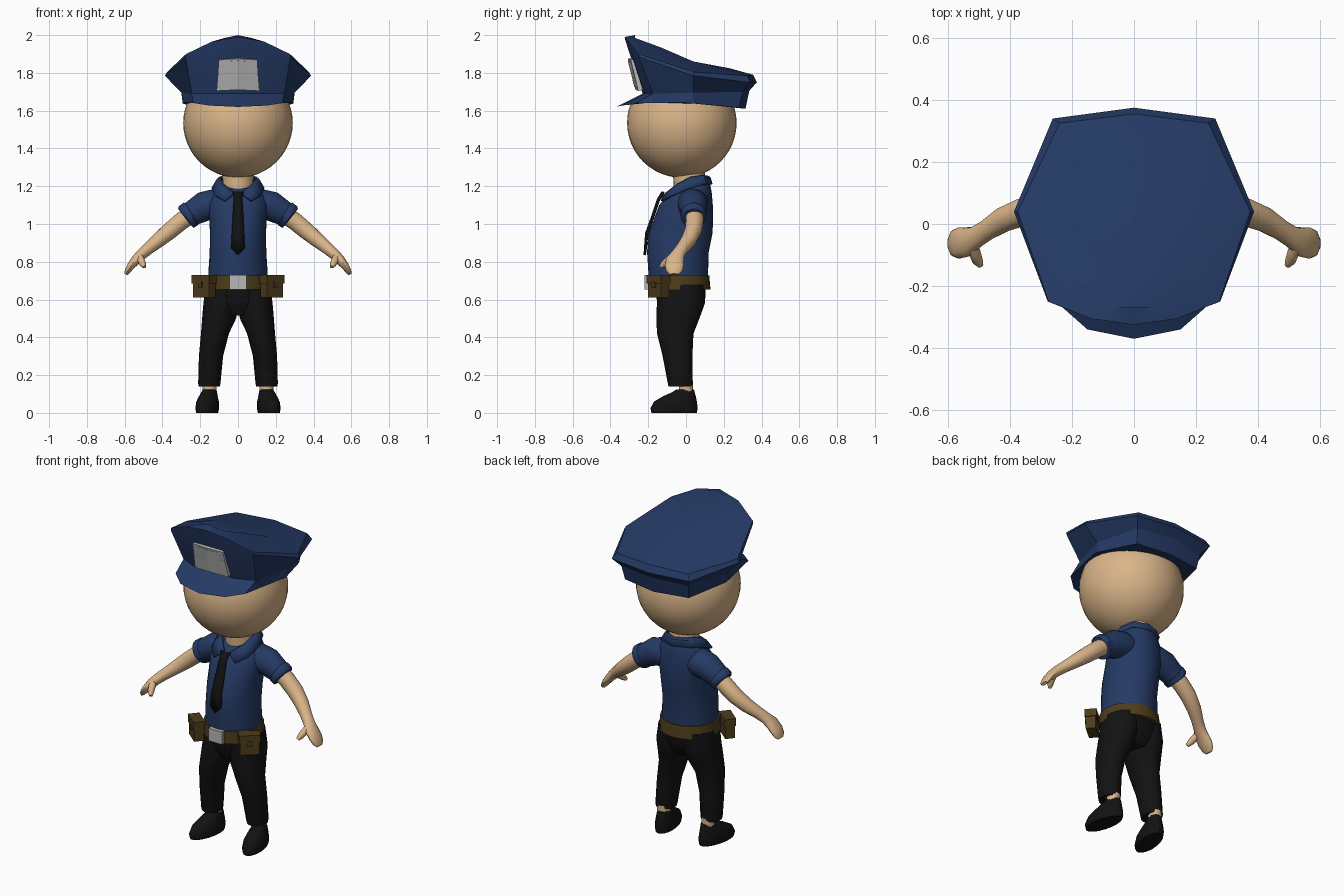
import bpy, bmesh, math
from mathutils import Vector, Matrix

if "Cube" in bpy.data.objects:
    bpy.data.objects.remove(bpy.data.objects["Cube"])


def mat(name, r, g, b):
    m = bpy.data.materials.new(name)
    m.diffuse_color = (r, g, b, 1)
    m.use_nodes = True
    m.node_tree.nodes["Principled BSDF"].inputs["Base Color"].default_value = m.diffuse_color
    return m


NAVY = mat("navy cloth", .018, .042, .13)
SKIN = mat("skin", .70, .46, .25)
BLACK = mat("black cloth", .006, .006, .006)
BROWN = mat("brown leather", .075, .046, .011)
SILVER = mat("silver metal", .48, .48, .48)


def finish(name, bm, material, angle=40, thick=0):
    bmesh.ops.recalc_face_normals(bm, faces=bm.faces)
    me = bpy.data.meshes.new(name)
    bm.to_mesh(me)
    bm.free()
    ob = bpy.data.objects.new(name, me)
    bpy.context.collection.objects.link(ob)
    me.materials.append(material)
    if thick:
        mod = ob.modifiers.new("thickness", 'SOLIDIFY')
        mod.thickness = thick
        mod.offset = 0
    if angle:
        bpy.ops.object.select_all(action='DESELECT')
        ob.select_set(True)
        bpy.context.view_layer.objects.active = ob
        bpy.ops.object.shade_smooth_by_angle(angle=math.radians(angle))
    return ob


def skin_rings(bm, rings, closed=True, caps=True):
    """Bridge equal-length point rows with quads."""
    vs = [[bm.verts.new(p) for p in r] for r in rings]
    n = len(vs[0])
    for a, b in zip(vs, vs[1:]):
        for i in range(n if closed else n - 1):
            j = (i + 1) % n
            bm.faces.new((a[i], a[j], b[j], b[i]))
    if caps:
        bm.faces.new(vs[0])
        bm.faces.new(vs[-1])
    return vs


def oval(c, u, v, n):
    return [Vector(c) + u * math.cos(t) + v * math.sin(t)
            for t in (2 * math.pi * i / n for i in range(n))]


def stack(name, rows, material, n=20, sides=(1,), turn=0, angle=40):
    """Upright loft; rows are z, cx, cy, half width, half depth, tilt."""
    bm = bmesh.new()
    for s in sides:
        rings = []
        for z, cx, cy, a, b, *k in rows:
            k = k[0] if k else 0
            u, v = Vector((a, 0, 0)), Vector((-turn * b, b, k * b))
            rings.append([Vector((p.x * s, p.y, p.z)) for p in oval((cx, cy, z), u, v, n)])
        skin_rings(bm, rings)
    return finish(name, bm, material, angle)


def limb(name, rows, material, n=14):
    """Mirrored pair of tubes; rows are x, y, z, half width along y, half thickness."""
    bm = bmesh.new()
    pts = [Vector(r[:3]) for r in rows]
    for s in (1, -1):
        rings = []
        for i, r in enumerate(rows):
            t = (pts[min(i + 1, len(pts) - 1)] - pts[max(i - 1, 0)]).normalized()
            u = Vector((0, 1, 0))
            u = (u - t * u.dot(t)).normalized()
            w = t.cross(u)
            rings.append([Vector((p.x * s, p.y, p.z)) for p in oval(pts[i], u * r[3], w * r[4], n)])
        skin_rings(bm, rings)
    return finish(name, bm, material, 45)


def mirrored(half):
    """Full row from a half row that starts and ends on the centre line."""
    return half + [(-x, y, z) for x, y, z in half[-2:0:-1]]


def both(row):
    """Open row running from left to right through its first, central point."""
    return [(-x, y, z) for x, y, z in row[:0:-1]] + row


def box(bm, size, centre, rot=0):
    m = Matrix.Translation(centre) @ Matrix.Rotation(rot, 4, 'Z') @ Matrix.Diagonal((*size, 1))
    bmesh.ops.create_cube(bm, size=1, matrix=m)


# head, open where the cap covers it
bm = bmesh.new()
bmesh.ops.create_uvsphere(bm, u_segments=32, v_segments=24, radius=.29,
                          matrix=Matrix.Translation((0, -.022, 1.535)))
bmesh.ops.delete(bm, geom=[v for v in bm.verts if v.co.z > 1.66], context='VERTS')
finish("head", bm, SKIN, 60)
stack("neck", [(1.12, 0, .02, .085, .085), (1.2, 0, .018, .082, .084),
               (1.3, 0, .015, .085, .085)], SKIN)

# cap crown and band
top = [(0, -.325, 1.99), (.14, -.305, 1.965), (.275, -.25, 1.90),
       (.375, .04, 1.805), (.24, .325, 1.785), (0, .355, 1.79)]
rim = [(0, -.322, 1.975), (.142, -.302, 1.95), (.278, -.25, 1.885),
       (.387, .04, 1.785), (.262, .34, 1.75), (0, .375, 1.75)]
band_top = [(0, -.23, 1.69), (.14, -.22, 1.69), (.245, -.175, 1.69),
            (.30, .04, 1.695), (.225, .30, 1.70), (0, .335, 1.705)]
band_low = [(0, -.285, 1.645), (.15, -.255, 1.645), (.25, -.19, 1.643),
            (.293, .04, 1.638), (.215, .28, 1.615), (0, .315, 1.61)]
inner = [(x * .5, -.27 if i < 2 else .04 + (y - .04) * .6, z)
         for i, ((x, y, _), z) in enumerate(zip(top, (2, 1.985, 1.935, 1.86, 1.82, 1.825)))]
bm = bmesh.new()
skin_rings(bm, [mirrored(r) for r in (band_low, band_top, rim, top, inner)])
finish("cap", bm, NAVY, 25)

# cap visor wedge
edge = [(0, -.37, 1.62), (.15, -.34, 1.627), (.235, -.265, 1.64), (.292, .0, 1.643)]
bm = bmesh.new()
skin_rings(bm, [both(band_top[:4]), both(edge), both(band_low[:4])], closed=False, caps=False)
finish("cap_visor", bm, NAVY, 25)

# cap badge plate with a raised inner panel
for name, k, dy, th in (("cap_badge", 1, 0, .03), ("cap_badge_panel", .84, -.014, .008)):
    bm = bmesh.new()
    rows = []
    for z, w, y in ((1.872, .10, -.293), (1.79, .105, -.273), (1.708, .112, -.253)):
        z = 1.79 + (z - 1.79) * k
        y = -.273 + (y + .273) * k + dy
        rows.append(both([(0, y, z + .006), (w * k, y + .015, z)]))
    skin_rings(bm, rows, closed=False, caps=False)
    finish(name, bm, SILVER, 0, th)

# shirt body, sleeves and cuffs
stack("shirt", [(.69, 0, -.04, .158, .155), (.74, 0, -.041, .157, .158),
                (.85, 0, -.043, .15, .163), (.95, 0, -.03, .148, .17),
                (1.03, 0, -.012, .153, .156), (1.10, 0, 0, .158, .142),
                (1.155, 0, .014, .146, .122, .1), (1.195, 0, .022, .118, .104, .25),
                (1.22, 0, .025, .092, .086, .35)], NAVY, 24)
limb("sleeves", [(.06, .03, 1.10, .08, .07), (.12, .035, 1.105, .083, .082),
                 (.18, .04, 1.093, .076, .08), (.24, .04, 1.058, .066, .068),
                 (.27, .04, 1.04, .06, .063)], NAVY, 18)
limb("sleeve_cuffs", [(.245, .04, 1.056, .064, .066), (.25, .04, 1.053, .069, .072),
                      (.275, .04, 1.037, .067, .07), (.28, .04, 1.033, .058, .06)], NAVY, 18)

# folded collar
bm = bmesh.new()
inside = [(0, .11, 1.252), (.065, .085, 1.254), (.095, .025, 1.245),
          (.075, -.045, 1.208), (.022, -.10, 1.165)]
fold = [(0, .125, 1.245), (.078, .095, 1.247), (.108, .02, 1.235),
        (.092, -.06, 1.195), (.035, -.118, 1.15)]
outside = [(0, .135, 1.21), (.095, .10, 1.21), (.135, .01, 1.188),
           (.122, -.075, 1.15), (.07, -.13, 1.122)]
skin_rings(bm, [both(r) for r in (inside, fold, outside)], closed=False, caps=False)
finish("collar", bm, NAVY, 40, .012)

# tie following the chest
bm = bmesh.new()
skin_rings(bm, [[(-w, y, z), (0, y - .006, z - d), (w, y, z)] for z, w, y, d in
                ((1.17, .028, -.118, 0), (1.13, .022, -.142, 0), (1.03, .028, -.176, 0),
                 (.95, .032, -.205, 0), (.87, .036, -.213, .035))], closed=False, caps=False)
finish("tie", bm, BLACK, 30, .012)

# arms, hands and thumbs
limb("arms", [(.22, .045, 1.07, .05, .05), (.30, .045, 1.015, .048, .048),
              (.36, .038, .965, .046, .046), (.42, .015, .915, .041, .04),
              (.475, -.02, .87, .034, .033), (.51, -.042, .84, .036, .03),
              (.54, -.058, .81, .048, .027), (.567, -.062, .778, .05, .021),
              (.585, -.062, .75, .042, .016), (.594, -.062, .733, .024, .009)], SKIN)
limb("thumbs", [(.525, -.06, .835, .02, .02), (.515, -.09, .812, .021, .02),
                (.505, -.117, .79, .018, .018), (.495, -.133, .773, .01, .01)], SKIN, 10)

# trousers
stack("trouser_legs", [(.14, .152, -.03, .056, .064), (.155, .152, -.03, .059, .067),
                       (.30, .143, -.045, .064, .08), (.42, .122, -.057, .074, .098),
                       (.50, .10, -.043, .09, .116), (.58, .09, -.027, .093, .129),
                       (.68, .082, -.03, .087, .128)], BLACK, 18, (1, -1))
stack("trouser_hips", [(.515, 0, -.035, .11, .085), (.56, 0, -.03, .165, .115),
                       (.61, 0, -.027, .176, .13), (.69, 0, -.03, .168, .135)], BLACK, 20)

# ankles and shoes
stack("ankles", [(.08, .15, 0, .036, .036), (.16, .15, 0, .038, .038)], SKIN, 14, (1, -1))
stack("shoes", [(0, .163, -.063, .055, .122), (.025, .163, -.063, .06, .127),
                (.06, .161, -.056, .057, .115), (.088, .157, -.035, .048, .088),
                (.11, .153, -.013, .041, .06), (.125, .15, -.004, .035, .046)],
      BLACK, 18, (1, -1), .15)

# belt, buckle and pouches
stack("belt", [(.653, 0, -.038, .173, .168), (.728, 0, -.042, .167, .165)], BROWN, 20)
bm = bmesh.new()
box(bm, (.09, .03, .076), (0, -.204, .691))
finish("buckle", bm, SILVER, 0)
bm = bmesh.new()
for s in (1, -1):
    turn = math.radians(40) * s
    out = Vector((math.sin(turn), -math.cos(turn), 0))
    base = Vector((.178 * s, -.146, 0))
    box(bm, (.108, .055, .115), base + Vector((0, 0, .668)), turn)
    box(bm, (.12, .066, .045), base + Vector((0, 0, .708)), turn)
    box(bm, (.026, .01, .03), base + out * .034 + Vector((0, 0, .68)), turn)
finish("pouches", bm, BROWN, 0)
